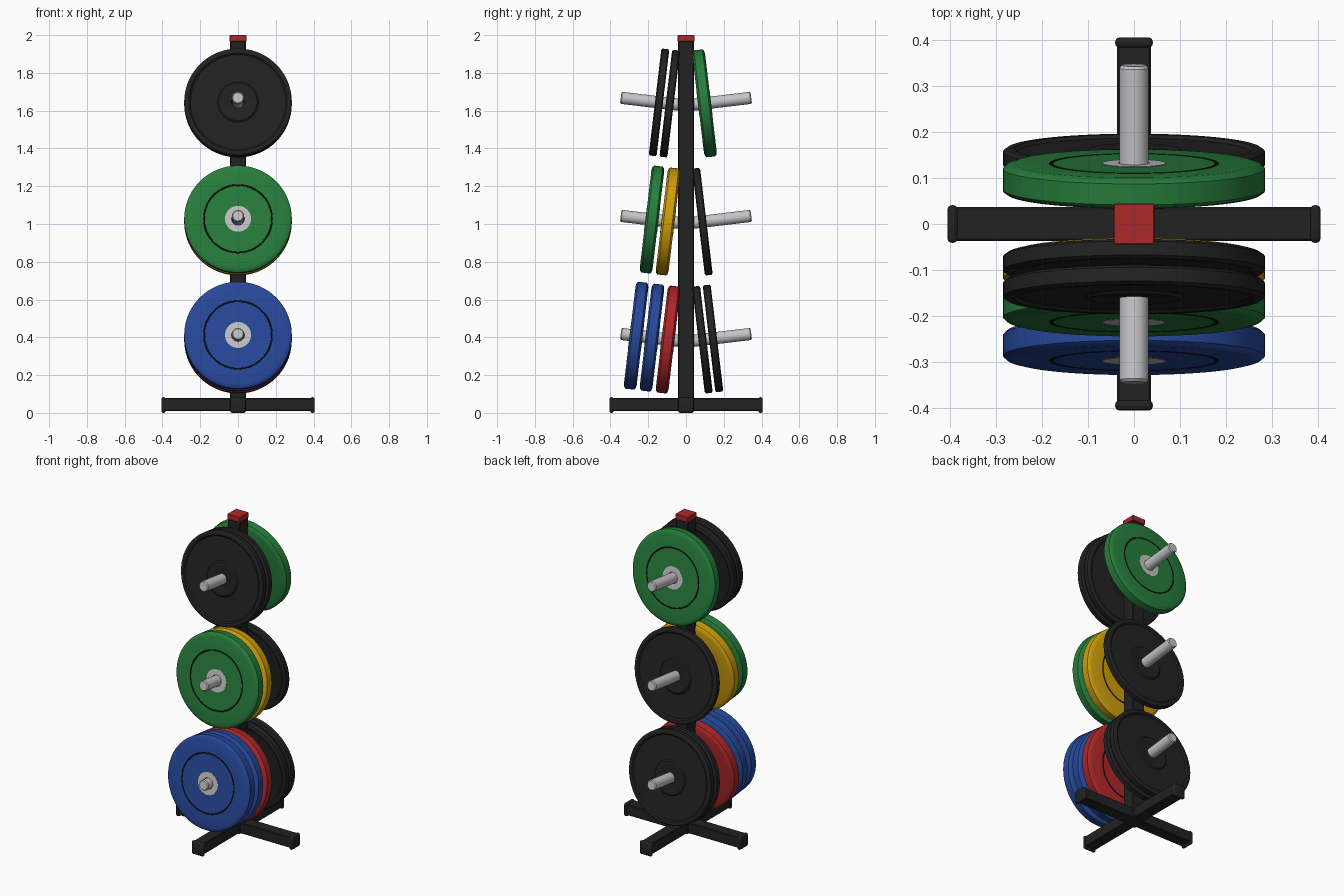
import bpy, bmesh, math
from mathutils import Vector

cube = bpy.data.objects.get("Cube")
if cube:
    bpy.data.objects.remove(cube, do_unlink=True)


def material(name, rgb, metallic=0.0, rough=0.5):
    m = bpy.data.materials.new(name)
    m.diffuse_color = (*rgb, 1)
    m.use_nodes = True
    bsdf = next(n for n in m.node_tree.nodes if n.type == 'BSDF_PRINCIPLED')
    bsdf.inputs["Base Color"].default_value = (*rgb, 1)
    bsdf.inputs["Metallic"].default_value = metallic
    bsdf.inputs["Roughness"].default_value = rough
    return m


BLACK = material("black", (0.016, 0.016, 0.016))
GROOVE = material("groove_black", (0.005, 0.005, 0.005))
STEEL = material("steel", (0.56, 0.56, 0.58))
RED = material("red", (0.42, 0.02, 0.022))
GREEN = material("green", (0.02, 0.21, 0.045))
BLUE = material("blue", (0.02, 0.065, 0.33))
YELLOW = material("yellow", (0.62, 0.34, 0.004))


def finish(name, bm, mats, smooth=False):
    bmesh.ops.recalc_face_normals(bm, faces=bm.faces)
    me = bpy.data.meshes.new(name)
    bm.to_mesh(me)
    bm.free()
    ob = bpy.data.objects.new(name, me)
    bpy.context.collection.objects.link(ob)
    for m in mats:
        me.materials.append(m)
    if smooth:
        bpy.ops.object.select_all(action='DESELECT')
        ob.select_set(True)
        bpy.context.view_layer.objects.active = ob
        bpy.ops.object.shade_smooth_by_angle(angle=math.radians(30))
    return ob


def box(name, lo, hi, mat, bevel=0.004, segments=1):
    lo, hi = Vector(lo), Vector(hi)
    bm = bmesh.new()
    bmesh.ops.create_cube(bm, size=1)
    for v in bm.verts:
        v.co = (lo + hi) / 2 + v.co * (hi - lo)
    bmesh.ops.bevel(bm, geom=bm.edges[:], offset=bevel, segments=segments,
                    profile=0.5, affect='EDGES')
    return finish(name, bm, [mat], segments > 1)


def lathe(name, profile, mats, rule=None, closed=True, segs=72):
    """Spin (radius, height) points round z; rule(radius) picks the material."""
    bm = bmesh.new()
    rings = [[bm.verts.new((r * math.cos(a), r * math.sin(a), h))
              for a in (2 * math.pi * i / segs for i in range(segs))]
             for r, h in profile]
    n = len(profile)
    for k in range(n if closed else n - 1):
        j = (k + 1) % n
        mid = (profile[k][0] + profile[j][0]) / 2
        for i in range(segs):
            i2 = (i + 1) % segs
            f = bm.faces.new((rings[k][i], rings[k][i2], rings[j][i2], rings[j][i]))
            f.material_index = rule(mid) if rule else 0
    bmesh.ops.remove_doubles(bm, verts=bm.verts, dist=1e-5)
    return finish(name, bm, mats, True)


def two_sided(half):
    """Mirror a half profile to the other face of a disc."""
    return half + [(r, -h) for r, h in reversed(half)]


TILT = math.radians(6.8)
R = 0.285


def place(ob, side, z, y):
    """Stand a lathed part on the tilted peg axis (side -1 front, +1 back)."""
    ob.rotation_euler = (-side * (math.pi / 2 - TILT), 0, 0)
    ob.location = (0, side * y, z + y * math.tan(TILT))


def bumper_plate(name, mat):
    t = 0.034
    half = [(0.034, t + 0.001), (0.069, t + 0.001), (0.069, t), (0.176, t),
            (0.177, t - 0.002), (0.183, t - 0.002), (0.184, t), (0.262, t),
            (0.277, t - 0.004), (R, t - 0.011)]

    def rule(r):
        return 1 if r < 0.0691 else 2 if 0.176 < r < 0.184 else 0
    return lathe(name, two_sided(half), [mat, STEEL, GROOVE], rule)


def iron_plate(name, mat):
    t = 0.021
    half = [(0.034, t - 0.002), (0.066, t - 0.002), (0.072, t), (0.1, t),
            (0.108, t - 0.007), (0.252, t - 0.007), (0.26, t),
            (0.276, t), (R, t - 0.006)]
    return lathe(name, two_sided(half), [mat])


# Upright post and red top cap
box("upright_post", (-0.042, -0.042, 0.005), (0.042, 0.042, 1.968), BLACK)
box("top_cap", (-0.045, -0.045, 1.966), (0.045, 0.045, 2.0), RED, 0.003)

# Crossed base beams with rounded end caps
box("base_beam_side", (-0.39, -0.037, 0.01), (0.39, 0.037, 0.078), BLACK)
box("base_beam_front", (-0.037, -0.39, 0.01), (0.037, 0.39, 0.078), BLACK)
for s, label in ((-1, "right"), (1, "left")):
    a, b = sorted((s * 0.383, s * 0.406))
    box("foot_cap_" + label, (a, -0.041, 0), (b, 0.041, 0.083), BLACK, 0.01, 3)
for s, label in ((-1, "front"), (1, "back")):
    a, b = sorted((s * 0.383, s * 0.406))
    box("foot_cap_" + label, (-0.041, a, 0), (0.041, b, 0.083), BLACK, 0.01, 3)

# Pegs and plates: (kind, colour, distance from the post centre)
LEVELS = {
    "lower": (0.377, {
        "front": [(bumper_plate, RED, 0.095), (bumper_plate, BLUE, 0.18),
                  (bumper_plate, BLUE, 0.264)],
        "back": [(iron_plate, BLACK, 0.087), (iron_plate, BLACK, 0.143)]}),
    "middle": (1.002, {
        "front": [(bumper_plate, YELLOW, 0.095), (bumper_plate, GREEN, 0.18)],
        "back": [(iron_plate, BLACK, 0.087)]}),
    "upper": (1.627, {
        "front": [(iron_plate, BLACK, 0.086), (iron_plate, BLACK, 0.143)],
        "back": [(bumper_plate, GREEN, 0.098)]}),
}
PEG = [(0, 0), (0.032, 0), (0.032, 0.342), (0.027, 0.348), (0, 0.348)]

for level, (z, sides) in LEVELS.items():
    for side_name, plates in sides.items():
        side = -1 if side_name == "front" else 1
        peg = lathe(f"{level}_{side_name}_peg", PEG, [STEEL], closed=False, segs=32)
        place(peg, side, z, 0)
        for i, (make, mat, y) in enumerate(plates, 1):
            place(make(f"{level}_{side_name}_plate_{i}", mat), side, z, y)
